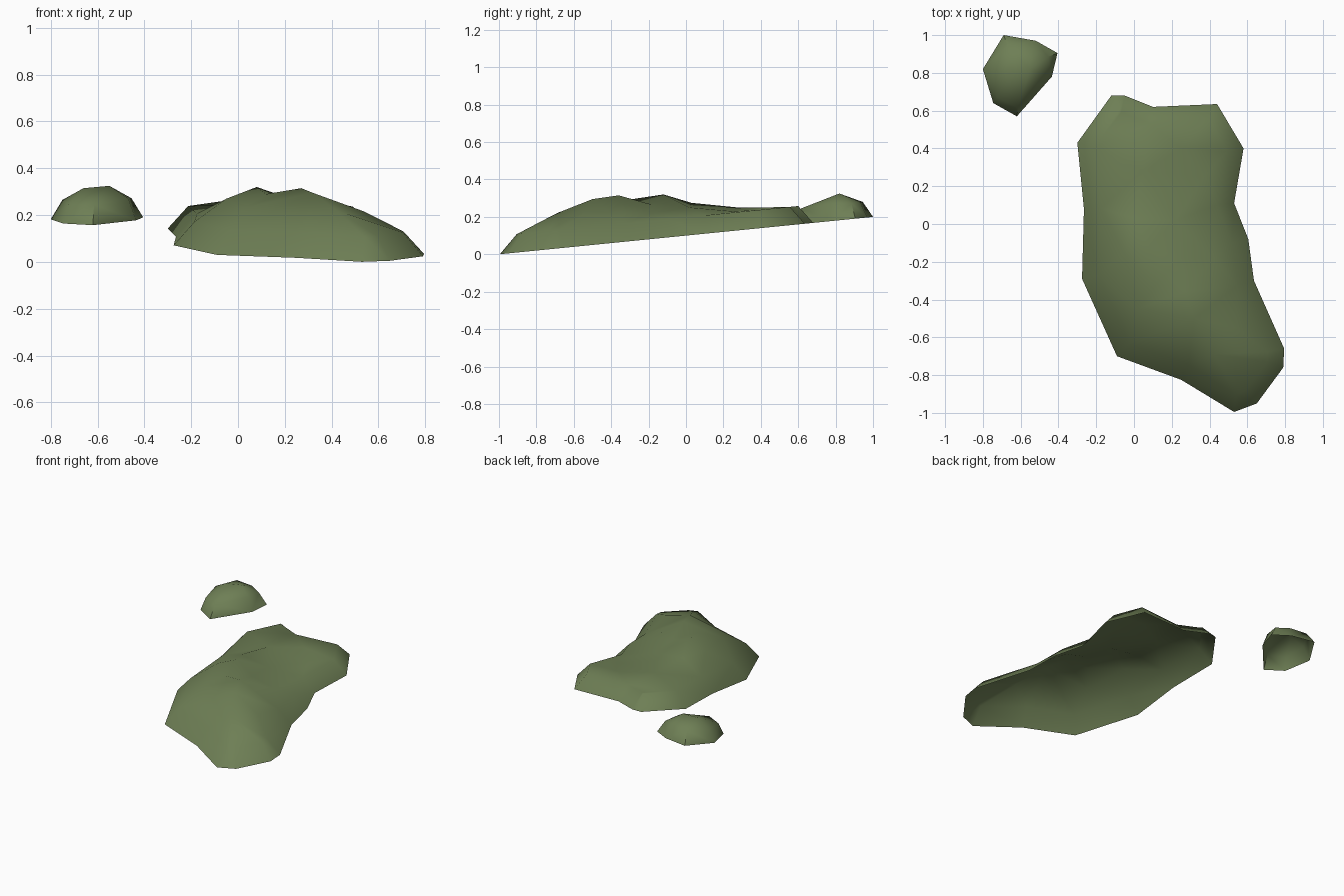
import bpy, bmesh
from mathutils import Vector
from mathutils.geometry import delaunay_2d_cdt

if "Cube" in bpy.data.objects:
    bpy.data.objects.remove(bpy.data.objects["Cube"])

moss = bpy.data.materials.new("moss green")
moss.diffuse_color = (0.156, 0.212, 0.091, 1)
moss.use_nodes = True
moss.node_tree.nodes["Principled BSDF"].inputs["Base Color"].default_value = moss.diffuse_color


def base_z(y):
    # both mounds sit on a gentle slope rising to the back
    return 0.1 + 0.1 * y


def shoulder_ring(rim, inset, rise):
    """Clockwise rim moved inwards and raised to make the steep shoulder."""
    ring = []
    for i, p in enumerate(rim):
        p, a, b = Vector(p), Vector(rim[i - 1]), Vector(rim[(i + 1) % len(rim)])
        d1, d2 = (p - a).normalized(), (b - p).normalized()
        t = (d1 + d2).normalized()
        q = p + Vector((t.y, -t.x)) * inset
        ring.append((q.x, q.y, base_z(q.y) + rise))
    return ring


def mound(name, rim, ring, peaks):
    """Open-bottomed shell: rim, shoulder ring and crest points, triangulated."""
    pts = [(x, y, base_z(y)) for x, y in rim] + ring + peaks
    n = len(rim)
    edges = [(i, (i + 1) % n) for i in range(n)]
    edges += [(n + i, n + (i + 1) % n) for i in range(n)]
    flat, _, faces, origin, _, _ = delaunay_2d_cdt(
        [Vector(p[:2]) for p in pts], edges, [], 1, 1e-5)
    bm = bmesh.new()
    verts = [bm.verts.new((p.x, p.y, pts[o[0]][2] if o else base_z(p.y) + 0.09))
             for p, o in zip(flat, origin)]
    for f in faces:
        face = bm.faces.new([verts[i] for i in f])
        face.normal_update()
        if face.normal.z < 0:
            face.normal_flip()
    mesh = bpy.data.meshes.new(name)
    bm.to_mesh(mesh)
    bm.free()
    mesh.materials.append(moss)
    ob = bpy.data.objects.new(name, mesh)
    bpy.context.collection.objects.link(ob)
    bpy.ops.object.select_all(action='DESELECT')
    ob.select_set(True)
    bpy.context.view_layer.objects.active = ob
    bpy.ops.object.shade_smooth_by_angle(angle=0.9)


# large two-humped mound
rim = [(-0.12, 0.68), (-0.05, 0.68), (0.10, 0.62), (0.44, 0.635), (0.58, 0.40),
       (0.53, 0.11), (0.605, -0.08), (0.635, -0.30), (0.795, -0.66), (0.79, -0.76),
       (0.65, -0.95), (0.53, -0.995), (0.25, -0.825), (-0.09, -0.70),
       (-0.275, -0.29), (-0.265, 0.08), (-0.30, 0.43)]
crest = [(0.27, -0.36, 0.315), (0.08, -0.12, 0.32), (0.32, -0.50, 0.295),
         (0.42, -0.69, 0.22), (0.54, -0.55, 0.215), (0.02, -0.45, 0.23),
         (0.12, -0.32, 0.29), (-0.05, -0.15, 0.27), (0.0, 0.03, 0.275),
         (0.05, 0.28, 0.25), (0.25, 0.40, 0.25), (0.22, 0.02, 0.25),
         (0.24, -0.18, 0.265), (0.37, 0.25, 0.23), (0.42, -0.18, 0.22)]
mound("large_mound", rim, shoulder_ring(rim, 0.09, 0.098), crest)

# small mound with one chipped facet at the front
rim = [(-0.69, 1.0), (-0.52, 0.97), (-0.405, 0.905), (-0.435, 0.78),
       (-0.62, 0.57), (-0.745, 0.64), (-0.80, 0.82)]
ring = [(-0.67, 0.945, 0.28), (-0.54, 0.93, 0.28), (-0.455, 0.885, 0.272),
        (-0.47, 0.785, 0.272), (-0.615, 0.615, 0.245), (-0.725, 0.67, 0.245),
        (-0.75, 0.82, 0.265)]
mound("small_mound", rim, ring, [(-0.66, 0.80, 0.315), (-0.55, 0.82, 0.325)])
